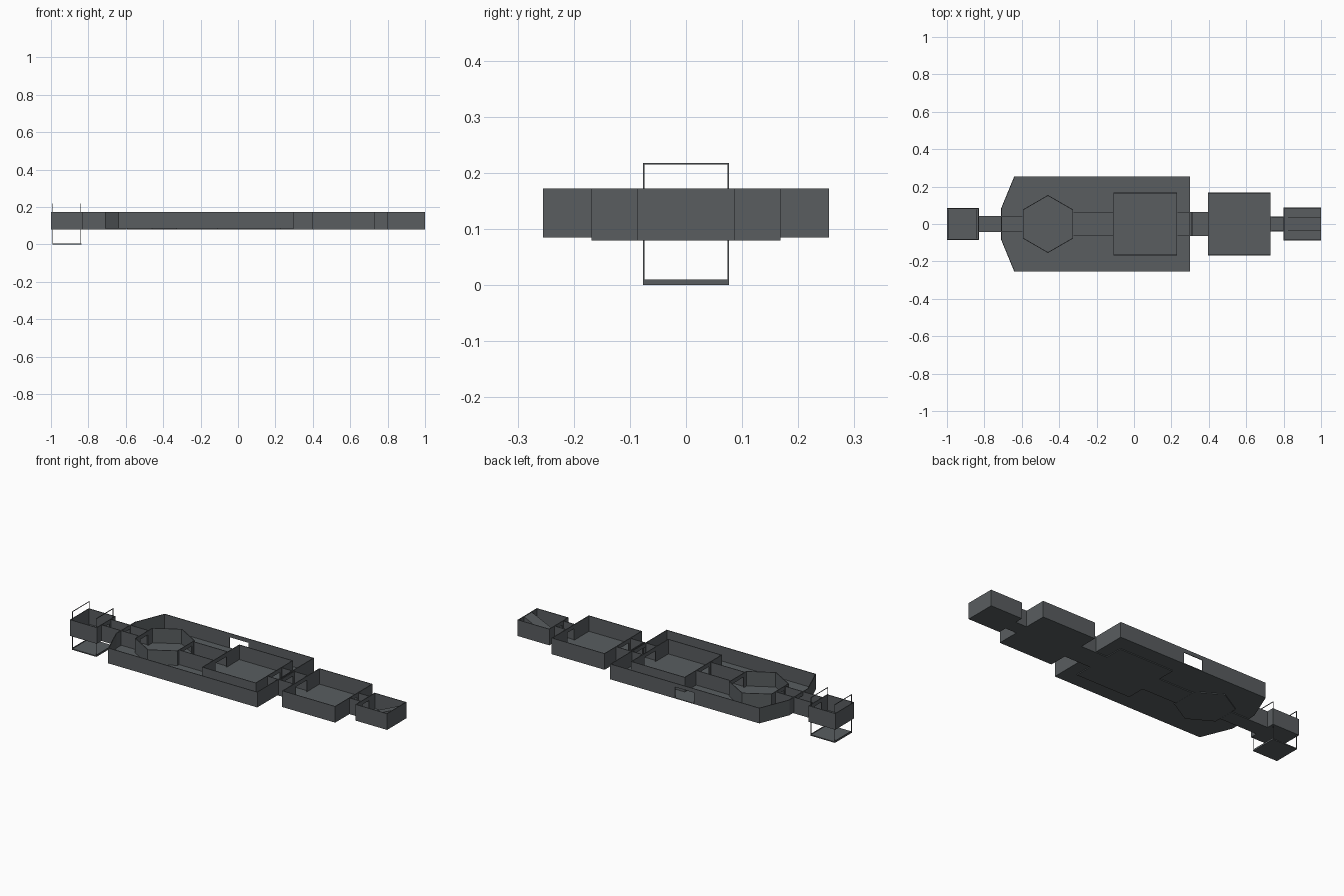
import bpy, bmesh, math
from mathutils import Vector

if "Cube" in bpy.data.objects:
    bpy.data.objects.remove(bpy.data.objects["Cube"])

TOP, BASE, DOOR_Z, T = 0.172, 0.08, 0.15, 0.004

grey = bpy.data.materials.new("slate grey")
grey.diffuse_color = (0.10, 0.11, 0.117, 1)
grey.use_nodes = True
grey.node_tree.nodes["Principled BSDF"].inputs["Base Color"].default_value = grey.diffuse_color


def finish(name, bm):
    bmesh.ops.recalc_face_normals(bm, faces=bm.faces)
    me = bpy.data.meshes.new(name)
    bm.to_mesh(me)
    bm.free()
    ob = bpy.data.objects.new(name, me)
    me.materials.append(grey)
    bpy.context.collection.objects.link(ob)
    return ob


def prism(bm, pts, z0, z1):
    """Upright prism over a flat outline."""
    lo = [bm.verts.new((p[0], p[1], z0)) for p in pts]
    hi = [bm.verts.new((p[0], p[1], z1)) for p in pts]
    bm.faces.new(lo[::-1])
    bm.faces.new(hi)
    for i in range(len(pts)):
        j = (i + 1) % len(pts)
        bm.faces.new((lo[i], lo[j], hi[j], hi[i]))


def inset(pts, d):
    """Mitred inward offset of a counter-clockwise outline."""
    out = []
    n = len(pts)
    for i in range(n):
        p = Vector(pts[i])
        a = (p - Vector(pts[i - 1])).normalized()
        b = (Vector(pts[(i + 1) % n]) - p).normalized()
        na, nb = Vector((-a.y, a.x)), Vector((-b.y, b.x))
        out.append(p + (na + nb) * d / (1 + na.dot(nb)))
    return out


def room(name, pts, doors=None, skip=(), base=BASE):
    """Open-topped room; doors maps a wall number to (middle fraction, width)."""
    doors = doors or {}
    bm = bmesh.new()
    prism(bm, pts, base, base + 0.004)
    inner = inset(pts, T)
    n = len(pts)
    for i in range(n):
        if i in skip:
            continue
        p, q = Vector(pts[i]), Vector(pts[(i + 1) % n])
        pi, qi = inner[i], inner[(i + 1) % n]

        def piece(t0, t1, z0, z1):
            prism(bm, [p.lerp(q, t0), p.lerp(q, t1),
                       pi.lerp(qi, t1), pi.lerp(qi, t0)], z0, z1)
        if i in doors:
            mid, width = doors[i]
            h = width / 2 / (q - p).length
            piece(0, mid - h, base, TOP)
            piece(mid + h, 1, base, TOP)
            piece(mid - h, mid + h, DOOR_Z, TOP)
        else:
            piece(0, 1, base, TOP)
    return finish(name, bm)


def rect(x0, x1, h):
    # walls: 0 front, 1 right, 2 back, 3 left
    return [(x0, -h), (x1, -h), (x1, h), (x0, h)]


def box(bm, x0, x1, y0, y1, z0, z1):
    prism(bm, [(x0, y0), (x1, y0), (x1, y1), (x0, y1)], z0, z1)


# Large outer hall with chamfered left end and a doorway in the back wall
hall = [(-0.64, -0.255), (0.30, -0.255), (0.30, 0.255),
        (-0.64, 0.255), (-0.71, 0.085), (-0.71, -0.085)]
room("outer_hall", hall,
     {1: (0.5, 0.12), 2: (0.5, 0.12), 4: (0.5, 0.078)}, base=0.085)

# Rooms along the axis
room("lift_room", rect(-1.0, -0.83, 0.085), {1: (0.5, 0.06)})
hexagon = [(-0.46 + 0.155 * math.cos(math.radians(a)),
            0.155 * math.sin(math.radians(a))) for a in range(-90, 270, 60)]
room("hexagon_room", hexagon, {1: (0.5, 0.10), 4: (0.5, 0.07)})
room("main_room", rect(-0.11, 0.23, 0.168), {1: (0.5, 0.10), 3: (0.5, 0.10)})
room("side_room", rect(0.395, 0.73, 0.168), {1: (0.5, 0.06), 3: (0.5, 0.10)})
room("stair_room", rect(0.80, 1.0, 0.087), {3: (0.5, 0.06)})

# Connecting corridors, open at both ends
for name, x0, x1, h in (("lift_corridor", -0.83, -0.595, 0.043),
                        ("hexagon_corridor", -0.325, -0.11, 0.065),
                        ("main_corridor", 0.23, 0.395, 0.065),
                        ("stair_corridor", 0.73, 0.80, 0.040)):
    room(name, rect(x0, x1, h), skip=(1, 3))

# Door frame just outside the hall
bm = bmesh.new()
for s in (-1, 1):
    y0, y1 = sorted((s * 0.05, s * 0.065))
    box(bm, 0.307, 0.312, y0, y1, BASE, TOP)
box(bm, 0.307, 0.312, -0.05, 0.05, DOOR_Z, TOP)
finish("door_frame", bm)

# Ramp rising to the far end wall
bm = bmesh.new()
side = [(0.805, 0.084), (0.996, 0.084), (0.996, 0.170)]
a = [bm.verts.new((x, -0.035, z)) for x, z in side]
b = [bm.verts.new((x, 0.035, z)) for x, z in side]
bm.faces.new(a)
bm.faces.new(b[::-1])
for i in range(3):
    j = (i + 1) % 3
    bm.faces.new((a[i], b[i], b[j], a[j]))
finish("ramp", bm)

# Lift platform hung from two thin hoops
bm = bmesh.new()
box(bm, -0.992, -0.838, -0.077, 0.077, 0.0, 0.006)
finish("lift_platform", bm)
R = 0.0015
for name, x in (("left_lift_hoop", -0.99), ("right_lift_hoop", -0.84)):
    bm = bmesh.new()
    for y in (-0.0755, 0.0755):
        box(bm, x - R, x + R, y - R, y + R, 0.006, 0.218)
    box(bm, x - R, x + R, -0.077, 0.077, 0.215, 0.218)
    box(bm, x - R, x + R, -0.077, 0.077, 0.006, 0.010)
    finish(name, bm)
